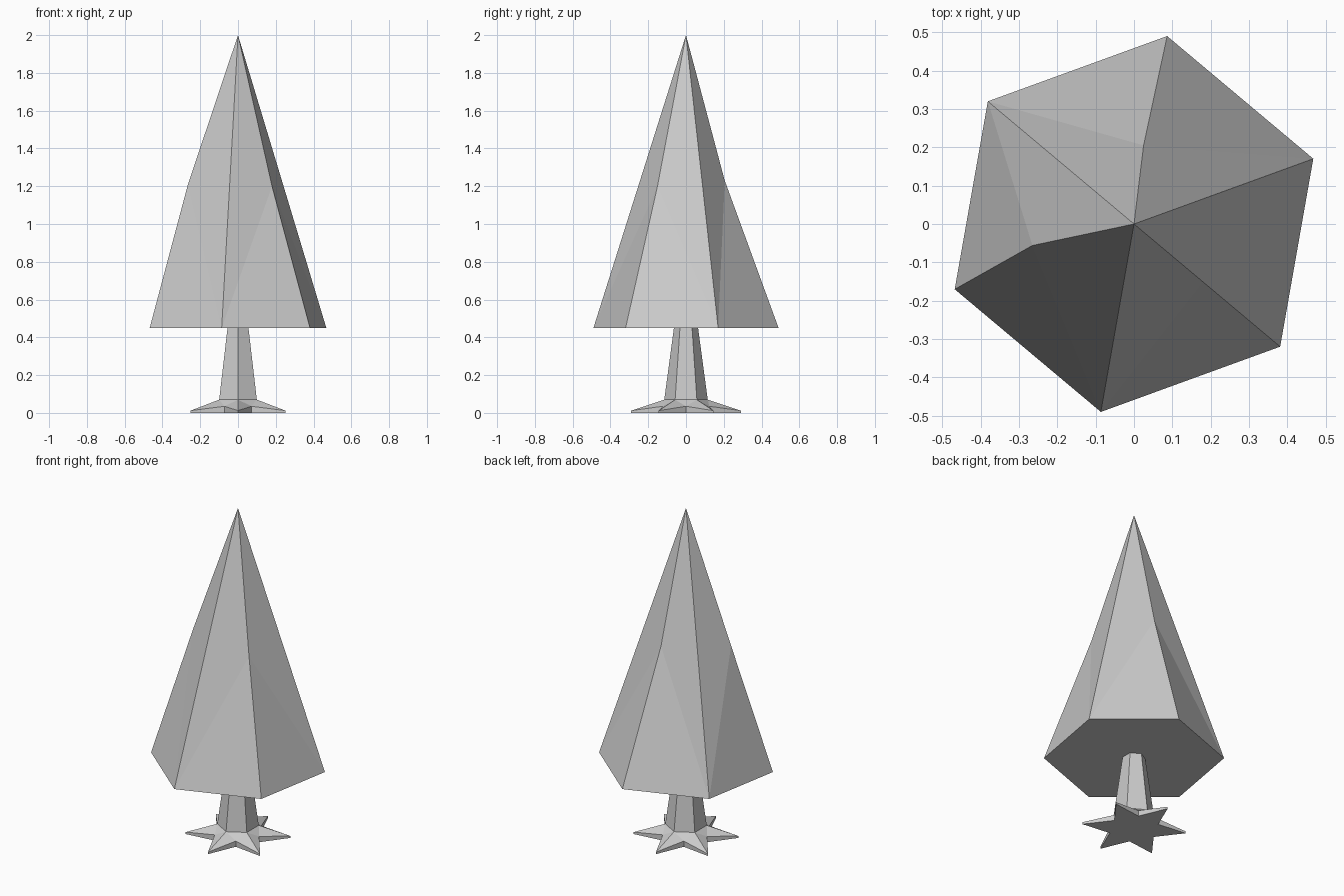
import bpy
import bmesh
from math import cos, sin, radians

if "Cube" in bpy.data.objects:
    bpy.data.objects.remove(bpy.data.objects["Cube"])


def polar(r, deg, z):
    return (r * cos(radians(deg)), r * sin(radians(deg)), z)


def finish(bm, name):
    bmesh.ops.recalc_face_normals(bm, faces=bm.faces)
    mesh = bpy.data.meshes.new(name)
    bm.to_mesh(mesh)
    bm.free()
    obj = bpy.data.objects.new(name, mesh)
    bpy.context.collection.objects.link(obj)
    return obj


def bridge(bm, lower, upper):
    n = len(lower)
    for i in range(n):
        j = (i + 1) % n
        bm.faces.new((lower[i], lower[j], upper[j], upper[i]))


# Foliage: six-sided cone, every second ridge bent slightly halfway up
bm = bmesh.new()
apex = bm.verts.new((0, 0, 2))
base = [bm.verts.new(polar(0.4975, 20 + 60 * i, 0.45)) for i in range(6)]
bm.faces.new(base)
bends = {1: (0.025, 0.205, 1.23), 3: (-0.265, -0.056, 1.21), 5: (0.18, -0.151, 1.2)}
for i, co in bends.items():
    mid = bm.verts.new(co)
    for side in (base[i - 1], base[(i + 1) % 6]):
        bm.faces.new((apex, side, mid))
        bm.faces.new((mid, side, base[i]))
finish(bm, "foliage")

# Trunk: tapered hexagon
bm = bmesh.new()
foot = [bm.verts.new(polar(0.115, 30 + 60 * i, 0.07)) for i in range(6)]
top = [bm.verts.new(polar(0.064, 30 + 60 * i, 0.45)) for i in range(6)]
bridge(bm, foot, top)

# Roots: six-pointed star flaring out of the trunk foot
floor, rim = [], []
for i in range(12):
    tip = i % 2 == 0
    r = 0.29 if tip else 0.142
    floor.append(bm.verts.new(polar(r, 30 + 30 * i, 0)))
    rim.append(bm.verts.new(polar(r, 30 + 30 * i, 0.012 if tip else 0.035)))
bridge(bm, floor, rim)
bm.faces.new(floor)
for i in range(6):
    a, b = foot[i], foot[(i + 1) % 6]
    valley = rim[2 * i + 1]
    bm.faces.new((a, valley, b))
    bm.faces.new((a, rim[2 * i], valley))
    bm.faces.new((b, valley, rim[(2 * i + 2) % 12]))
finish(bm, "trunk_with_roots")
